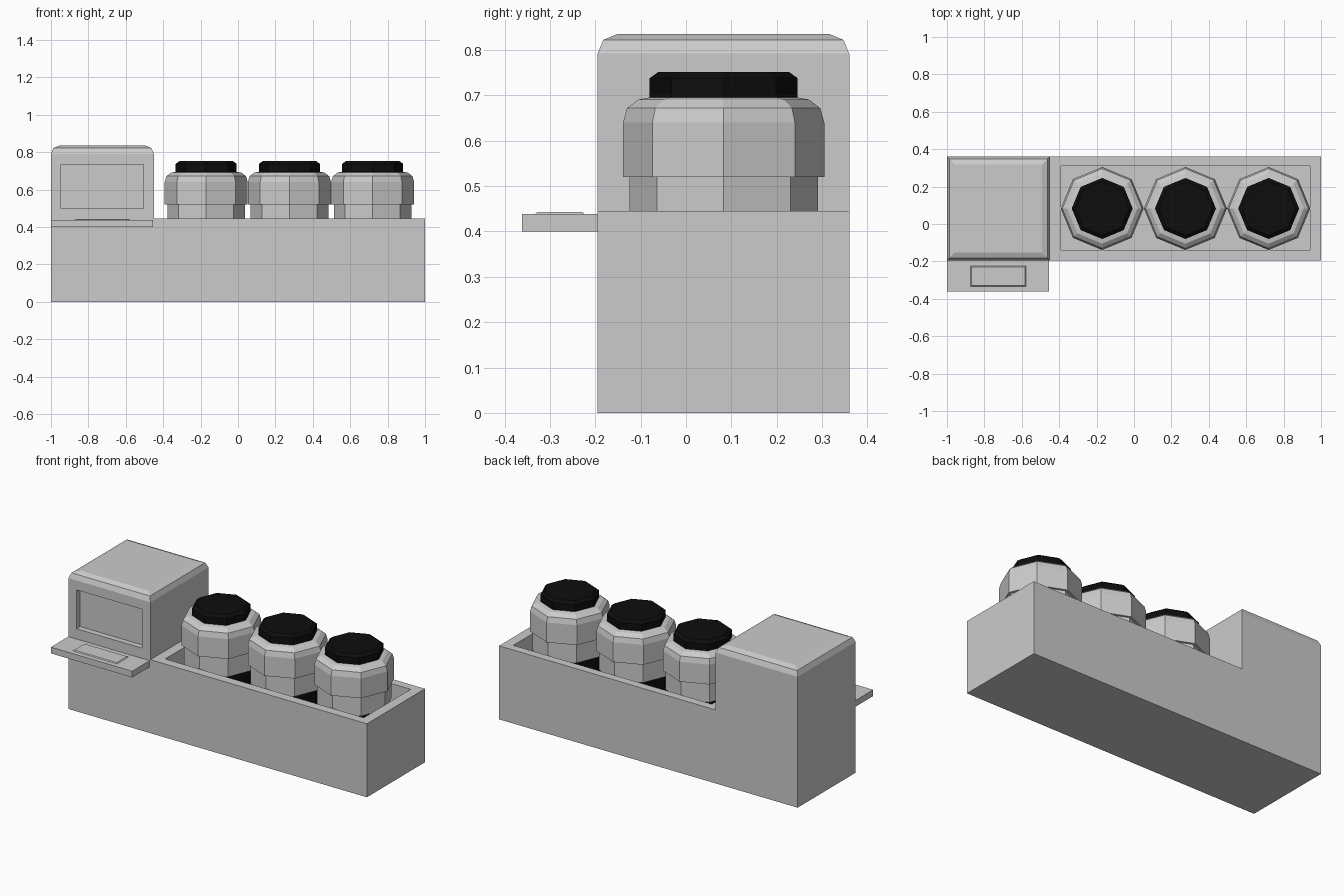
import bpy, bmesh
from math import cos, sin, tau
from mathutils import Matrix

if "Cube" in bpy.data.objects:
    bpy.data.objects.remove(bpy.data.objects["Cube"])


def finish(bm, name, mat=None):
    bmesh.ops.recalc_face_normals(bm, faces=bm.faces)
    me = bpy.data.meshes.new(name)
    bm.to_mesh(me)
    bm.free()
    ob = bpy.data.objects.new(name, me)
    bpy.context.collection.objects.link(ob)
    if mat:
        me.materials.append(mat)
    return ob


def box(name, x0, x1, y0, y1, z0, z1, taper=0.0):
    bm = bmesh.new()
    m = Matrix.Translation(((x0 + x1) / 2, (y0 + y1) / 2, (z0 + z1) / 2)) @ \
        Matrix.Diagonal((x1 - x0, y1 - y0, z1 - z0, 1))
    bmesh.ops.create_cube(bm, size=1, matrix=m)
    for v in bm.verts:
        if taper and v.co.z > (z0 + z1) / 2:
            v.co.x += taper if v.co.x < (x0 + x1) / 2 else -taper
            v.co.y += taper if v.co.y < (y0 + y1) / 2 else -taper
    return finish(bm, name)


def lathe(name, cx, cy, profile, mat=None, n=8):
    # closed solid turned from (radius, z) points
    bm = bmesh.new()
    rings = [[bm.verts.new((cx + r * cos(tau * i / n), cy + r * sin(tau * i / n), z))
              for i in range(n)] for r, z in profile]
    for a, b in zip(rings, rings[1:]):
        for i in range(n):
            j = (i + 1) % n
            bm.faces.new((a[i], a[j], b[j], b[i]))
    bm.faces.new(rings[0][::-1])
    bm.faces.new(rings[-1])
    return finish(bm, name, mat)


def cut(target, cutter):
    mod = target.modifiers.new(cutter.name, 'BOOLEAN')
    mod.operation = 'DIFFERENCE'
    mod.solver = 'EXACT'
    mod.object = cutter
    cutter.hide_render = True
    cutter.hide_viewport = True
    cutter.display_type = 'WIRE'


black = bpy.data.materials.new("black")
black.diffuse_color = (0.004, 0.004, 0.004, 1)
black.use_nodes = True
black.node_tree.nodes["Principled BSDF"].inputs["Base Color"].default_value = black.diffuse_color

# Housing: L-shaped side profile with a softened tower top
Y0, Y1 = -0.195, 0.36
bm = bmesh.new()
outline = [(-1, 0), (1, 0), (1, 0.445), (-0.45, 0.445), (-0.45, 0.835), (-1, 0.835)]
face = bm.faces.new([bm.verts.new((x, Y0, z)) for x, z in outline])
ext = bmesh.ops.extrude_face_region(bm, geom=[face], use_keep_orig=True)
for v in ext["geom"]:
    if isinstance(v, bmesh.types.BMVert):
        v.co.y = Y1
bmesh.ops.recalc_face_normals(bm, faces=bm.faces)
top = [e for e in bm.edges if all(v.co.z > 0.83 for v in e.verts)]
bmesh.ops.bevel(bm, geom=top, offset=0.043, offset_type='OFFSET', segments=2,
                profile=0.5, affect='EDGES')
housing = finish(bm, "housing")

# Open trough for the canisters and recessed tower window
cut(housing, box("trough_cutter", -0.39, 0.94, -0.14, 0.31, 0.25, 0.6))
cut(housing, box("window_cutter", -0.945, -0.505, -0.3, Y0 + 0.035, 0.50, 0.735))

# Front shelf with a thin raised pad
box("shelf", -1, -0.455, -0.362, Y0, 0.40, 0.438)
box("shelf_pad", -0.875, -0.575, -0.335, -0.222, 0.436, 0.443, taper=0.007)

# Three octagonal canisters with black lids and lower cores
shell = [(0.208, 0.405), (0.208, 0.52), (0.222, 0.52), (0.222, 0.64),
         (0.213, 0.672), (0.188, 0.691), (0.155, 0.697)]
lid = [(0.163, 0.692), (0.163, 0.738), (0.144, 0.752)]
core = [(0.19, 0.25), (0.19, 0.406)]
for k in range(3):
    x, y = -0.17 + 0.445 * k, 0.083
    lathe(f"canister_{k + 1}", x, y, shell)
    lathe(f"lid_{k + 1}", x, y, lid, black)
    lathe(f"canister_core_{k + 1}", x, y, core, black)
